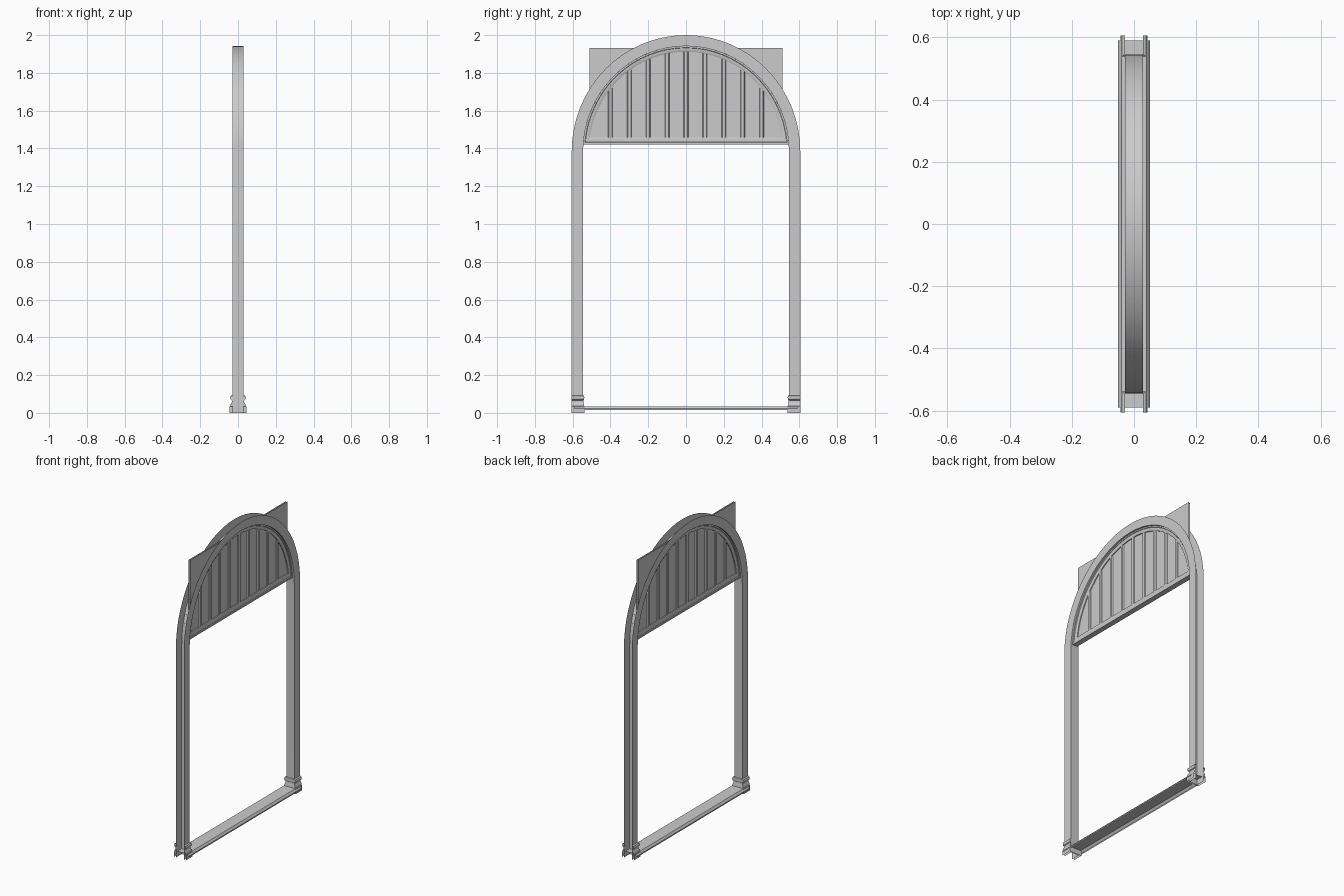
import bpy, bmesh, math

if "Cube" in bpy.data.objects:
    bpy.data.objects.remove(bpy.data.objects["Cube"])

CZ = 1.385            # spring line of the arch
HX = 0.029            # half depth of the frame
N = 32                # arch segments
RAIL = 1.42           # underside of the transom panel


def build(name, sheets):
    """Make one object from lofted sheets; each sheet is a list of point rows."""
    bm = bmesh.new()
    for rows in sheets:
        grid = [[bm.verts.new(p) for p in r] for r in rows]
        for a, b in zip(grid, grid[1:]):
            for i in range(len(a) - 1):
                bm.faces.new((a[i], a[i + 1], b[i + 1], b[i]))
    bmesh.ops.remove_doubles(bm, verts=bm.verts, dist=0.0001)
    bmesh.ops.recalc_face_normals(bm, faces=bm.faces)
    me = bpy.data.meshes.new(name)
    bm.to_mesh(me)
    bm.free()
    ob = bpy.data.objects.new(name, me)
    bpy.context.collection.objects.link(ob)
    bpy.ops.object.select_all(action='DESELECT')
    bpy.context.view_layer.objects.active = ob
    ob.select_set(True)
    bpy.ops.object.shade_smooth_by_angle(angle=math.radians(30))
    return ob


def arch(x, a, b):
    """Jamb, arch, jamb outline at depth x."""
    arc = [(x, a * math.cos(math.pi * i / N), CZ + b * math.sin(math.pi * i / N))
           for i in range(N + 1)]
    return [(x, a, 0)] + arc + [(x, -a, 0)]


# Door frame: flat casings on both faces joined by the inner lining
build("door_frame", [[arch(-HX, .605, .615), arch(-HX, .545, .557),
                      arch(HX, .545, .557), arch(HX, .605, .615)]])


# Plinth moulding wrapped round the foot of each jamb
PLINTH = [(0, .093), (.009, .090), (.012, .082), (.009, .070), (.004, .066),
          (.004, .056), (.010, .046), (.011, .036), (.015, .033), (.015, 0)]
for s, side in ((1, "right"), (-1, "left")):
    rows = []
    for d, z in PLINTH:
        x, y = HX + d, .545 - d * .55
        rows.append([(-x, s * .606, z), (-x, s * y, z), (x, s * y, z), (x, s * .606, z)])
    build("plinth_" + side, [rows])

# Threshold strip, open underneath
SILL = [(-.051, .014), (-.051, .022), (-.041, .035),
        (.041, .035), (.051, .022), (.051, .014)]
build("threshold", [[[(x, y, z) for x, z in SILL] for y in (-.59, .59)]])


def panel_loop(x, d):
    """Closed half-round outline inset by d."""
    a, b, z0 = .545 - d, .557 - d, RAIL + d * 1.3
    t0 = math.asin((z0 - CZ) / b)
    pts = []
    for i in range(N + 1):
        t = t0 + (math.pi - 2 * t0) * i / N
        pts.append((x, a * math.cos(t), CZ + b * math.sin(t)))
    return pts + [pts[0]]


# Transom frame: bevelled border on both faces with closed underside
border = [(.018, 0), (.018, .008), (.015, .010), (.015, .022), (.011, .030), (.005, .030)]
sheets = [[panel_loop(s * x, d) for x, d in border] for s in (1, -1)]
p = panel_loop(.018, 0)
y0, z0 = p[0][1], p[0][2]
sheets.append([[(-.018, -y0, z0), (-.018, y0, z0)], [(.018, -y0, z0), (.018, y0, z0)]])
build("transom_frame", sheets)

# Backing sheets behind the bars, reaching past the arch
build("transom_panel", [[[(x, -.51, 1.43), (x, .51, 1.43)],
                         [(x, -.51, 1.932), (x, .51, 1.932)]] for x in (-.005, .005)])

# Vertical bars on both faces
sheets = []
for i in range(-4, 5):
    y = i * .1
    top = CZ + .529 * math.sqrt(1 - (y / .517) ** 2)
    for s in (1, -1):
        prof = [(.005, -.012), (.011, -.008), (.011, .008), (.005, .012)]
        sheets.append([[(s * x, y + w, z) for x, w in prof] for z in (1.452, top)])
build("transom_bars", sheets)
